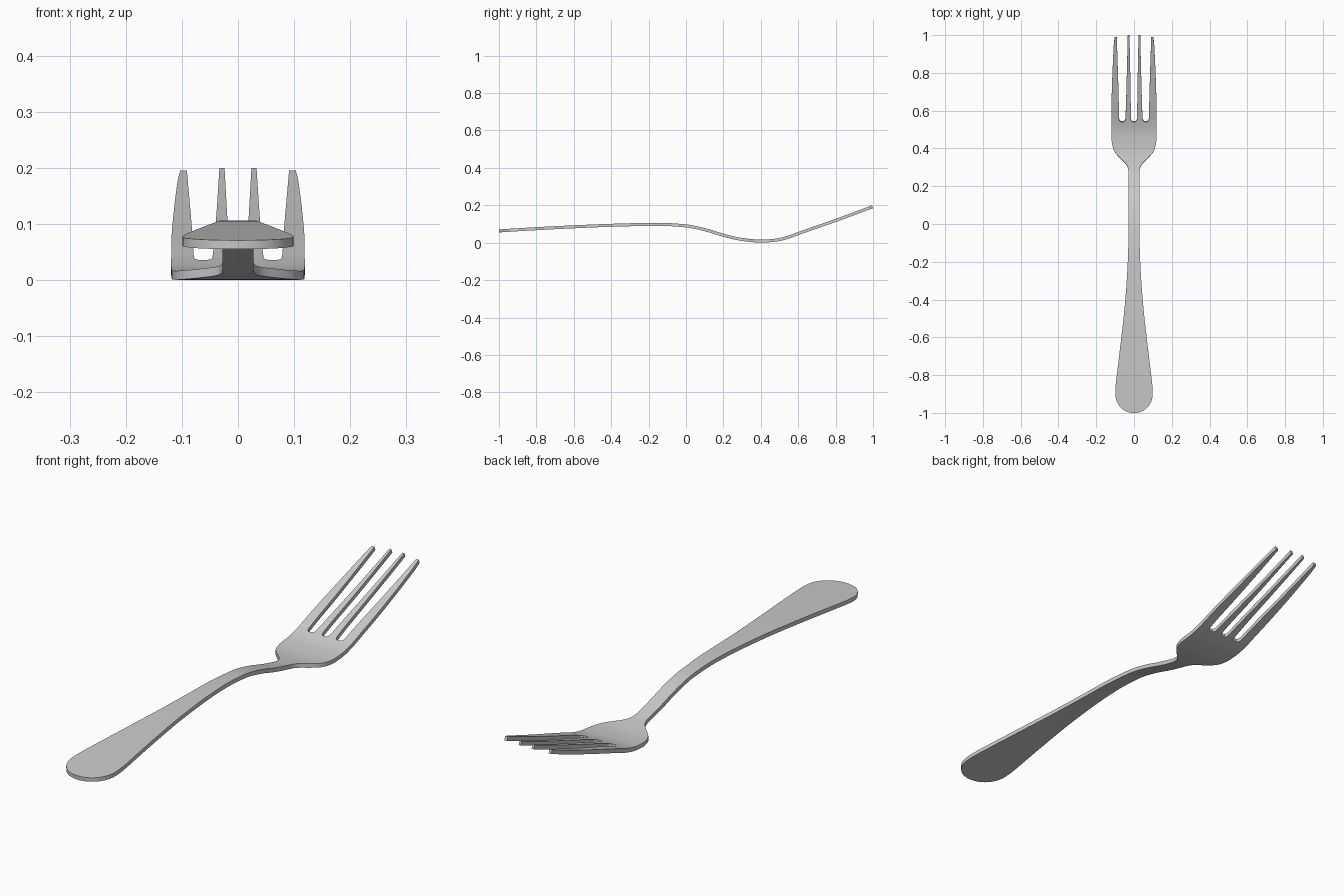
import bpy, bmesh, math

if "Cube" in bpy.data.objects:
    bpy.data.objects.remove(bpy.data.objects["Cube"])

THICK = 0.016


def smooth_curve(pts):
    """Monotone cubic through (position, value) points."""
    n = len(pts)
    s = [(pts[i + 1][1] - pts[i][1]) / (pts[i + 1][0] - pts[i][0]) for i in range(n - 1)]
    m = [s[0]] + [2 * a * b / (a + b) if a * b > 0 else 0 for a, b in zip(s, s[1:])] + [s[-1]]

    def f(y):
        i = 0
        while i < n - 2 and y > pts[i + 1][0]:
            i += 1
        (y0, v0), (y1, v1) = pts[i], pts[i + 1]
        h = y1 - y0
        t = (y - y0) / h
        return (v0 * (1 + 2 * t) * (1 - t) ** 2 + h * m[i] * t * (1 - t) ** 2
                + v1 * t * t * (3 - 2 * t) + h * m[i + 1] * t * t * (t - 1))
    return f


def spread(a, b, n):
    return [a + (b - a) * i / n for i in range(n + 1)]


# Side profile (height along the length)
height = smooth_curve([(-1, .063), (-.8, .075), (-.6, .085), (-.4, .093), (-.15, .0985),
                       (0, .09), (.1, .07), (.2, .04), (.3, .0175), (.4, .0085),
                       (.48, .0135), (.545, .029), (.6, .049), (.8, .119), (1, .193)])

# Half width of handle, neck and shoulders
ROOT = .543
half = smooth_curve([(-.9, .099), (-.87, .0985), (-.8, .091), (-.6, .067), (-.4, .046),
                     (-.2, .033), (0, .028), (.27, .028), (.3, .033), (.32, .045),
                     (.35, .075), (.38, .101), (.4, .110), (.44, .118), (.5, .119), (ROOT, .119)])

# Tine edges: outer pair and inner pair, with rounded slot bottoms
edges = [smooth_curve(p) for p in (
    [(ROOT, .119), (.65, .1185), (.8, .114), (.9, .1095), (.96, .106), (1, .101)],
    [(ROOT, .070), (.548, .076), (.56, .0785), (.7, .082), (.985, .091)],
    [(ROOT, .054), (.548, .048), (.56, .0455), (.7, .0405), (1, .033)],
    [(ROOT, .008), (.548, .0135), (.56, .016), (.7, .018), (1, .024)])]

bm = bmesh.new()


def row(y, xs):
    return [bm.verts.new((x, y, height(y))) for x in xs]


def bridge(a, b):
    for i in range(len(a) - 1):
        bm.faces.new((a[i], a[i + 1], b[i + 1], b[i]))


# Handle and head body, starting with the rounded end
root_x = [e(ROOT) for e in edges]
cols = [-x / .119 for x in root_x] + [x / .119 for x in reversed(root_x)]
stations = []
for i in range(1, 11):
    a = math.radians(9 * i)
    stations.append((-.9 - .1 * math.cos(a) ** 1.0 if i < 10 else -.9, .099 * math.sin(a) ** .95))
stations.insert(0, (-1, .006))
ys = spread(-.87, .25, 28) + spread(.265, .45, 20) + [.465, .48, .5, .52, ROOT]
stations += [(y, half(y)) for y in ys]
prev = None
for y, w in stations:
    cur = row(y, [c * w for c in cols])
    if prev:
        bridge(prev, cur)
    prev = cur

# Four tines growing out of the last body row
tine_ys = [.545, .548, .553, .56, .58]
for k, (o, i, tip) in enumerate(((0, 1, .987), (2, 3, .997))):
    for side in (-1, 1):
        pair = prev[2 * k:2 * k + 2] if side < 0 else prev[6 - 2 * k:8 - 2 * k]
        for y in tine_ys + spread(.61, tip, 10):
            xs = sorted((side * edges[o](y), side * edges[i](y)))
            cur = row(y, xs)
            bridge(pair, cur)
            pair = cur

mesh = bpy.data.meshes.new("fork")
bm.to_mesh(mesh)
bm.free()
fork = bpy.data.objects.new("fork", mesh)
bpy.context.collection.objects.link(fork)
bpy.context.view_layer.objects.active = fork
fork.select_set(True)

# Sheet thickness
solid = fork.modifiers.new("thickness", 'SOLIDIFY')
solid.thickness = THICK
solid.offset = 0
bpy.ops.object.modifier_apply(modifier=solid.name)
bpy.ops.object.shade_smooth_by_angle(angle=math.radians(35))
